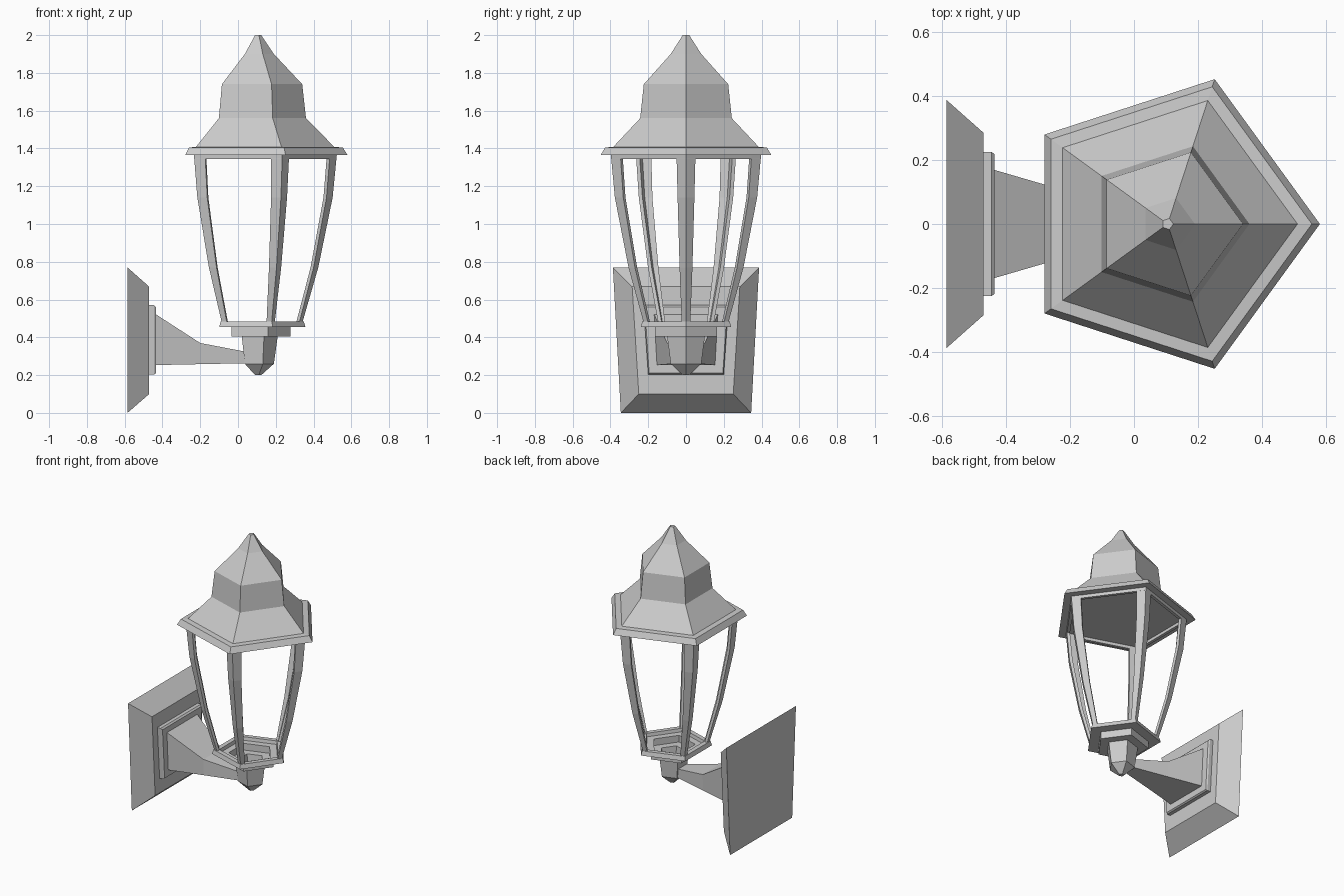
import bpy, bmesh, math
from mathutils import Vector, Matrix

cube = bpy.data.objects.get("Cube")
if cube:
    bpy.data.objects.remove(cube, do_unlink=True)

SIDES = 5
AXIS_X = 0.105  # lantern axis

metal = bpy.data.materials.new("grey metal")
metal.use_nodes = True
GREY = (0.6, 0.6, 0.6, 1)
metal.diffuse_color = GREY
metal.node_tree.nodes["Principled BSDF"].inputs["Base Color"].default_value = GREY


def loft(name, rings, location=(0, 0, 0), closed=False):
    """Skin a list of equal-sized point rings, capping both ends unless closed."""
    bm = bmesh.new()
    loops = [[bm.verts.new(p) for p in ring] for ring in rings]
    n = len(loops[0])
    pairs = list(zip(loops, loops[1:]))
    if closed:
        pairs.append((loops[-1], loops[0]))
    else:
        bm.faces.new(loops[0])
        bm.faces.new(loops[-1])
    for a, b in pairs:
        for i in range(n):
            j = (i + 1) % n
            bm.faces.new((a[i], a[j], b[j], b[i]))
    bmesh.ops.recalc_face_normals(bm, faces=bm.faces)
    mesh = bpy.data.meshes.new(name)
    bm.to_mesh(mesh)
    bm.free()
    mesh.materials.append(metal)
    obj = bpy.data.objects.new(name, mesh)
    obj.location = location
    bpy.context.collection.objects.link(obj)
    return obj


def lathe(name, profile, closed=False):
    """Five-sided turning of (radius, height) pairs, one corner towards +x."""
    rings = []
    for r, z in profile:
        angles = [math.tau * k / SIDES for k in range(SIDES)]
        rings.append([(r * math.cos(a), r * math.sin(a), z) for a in angles])
    return loft(name, rings, (AXIS_X, 0, 0), closed)


def wall_ring(x, z0, z1, half_bottom, half_top):
    """Upright trapezoid facing +x."""
    return [(x, -half_bottom, z0), (x, half_bottom, z0), (x, half_top, z1), (x, -half_top, z1)]


# Roof with its overhanging rim
lathe("roof", [(0.475, 1.365), (0.45, 1.405), (0.405, 1.408), (0.255, 1.56),
               (0.235, 1.74), (0.085, 1.9), (0.018, 2.0)])

# Narrow band under the rim that joins the posts
lathe("top_frame", [(0.416, 1.343), (0.418, 1.37), (0.393, 1.37), (0.391, 1.343)], closed=True)

# Stepped tray and cup with a hollow top
lathe("base_cup", [(0.018, 0.2), (0.085, 0.26), (0.105, 0.405), (0.172, 0.405),
                   (0.172, 0.455), (0.252, 0.455), (0.243, 0.485), (0.205, 0.485),
                   (0.2, 0.462), (0.145, 0.462), (0.145, 0.415), (0.085, 0.415),
                   (0.075, 0.32)])


# Curved angle-section corner posts: (radius, height, flange width)
POST = [(0.235, 0.475, 0.028), (0.32, 0.77, 0.042), (0.396, 1.14, 0.055), (0.418, 1.365, 0.062)]
HALF = math.radians(54)  # half the pentagon's corner angle


def post_ring(r, z, w, t=0.02):
    corner = Vector((r, 0, z))
    ends = [Vector((-math.cos(HALF), s * math.sin(HALF), 0)) * w for s in (1, -1)]
    inward = [Vector((-math.sin(HALF), -s * math.cos(HALF), 0)) * t for s in (1, -1)]
    heart = corner - Vector((t / math.sin(HALF), 0, 0))
    return [corner, corner + ends[0], corner + ends[0] + inward[0],
            heart, corner + ends[1] + inward[1], corner + ends[1]]


for k in range(SIDES):
    turn = Matrix.Rotation(math.tau * k / SIDES, 3, 'Z')
    loft(f"corner_post_{k + 1}", [[turn @ p for p in post_ring(*s)] for s in POST], (AXIS_X, 0, 0))

# Wall plate, raised panel and tapering arm
loft("wall_plate", [wall_ring(-0.585, 0, 0.77, 0.345, 0.387),
                    wall_ring(-0.47, 0.1, 0.668, 0.25, 0.285)])
loft("raised_panel", [wall_ring(-0.475, 0.203, 0.57, 0.2, 0.225),
                      wall_ring(-0.445, 0.203, 0.57, 0.2, 0.225),
                      wall_ring(-0.435, 0.21, 0.56, 0.195, 0.218)])
loft("arm", [wall_ring(-0.44, 0.253, 0.525, 0.155, 0.17),
             wall_ring(-0.2, 0.258, 0.37, 0.098, 0.1),
             wall_ring(0.05, 0.263, 0.322, 0.04, 0.04)])
